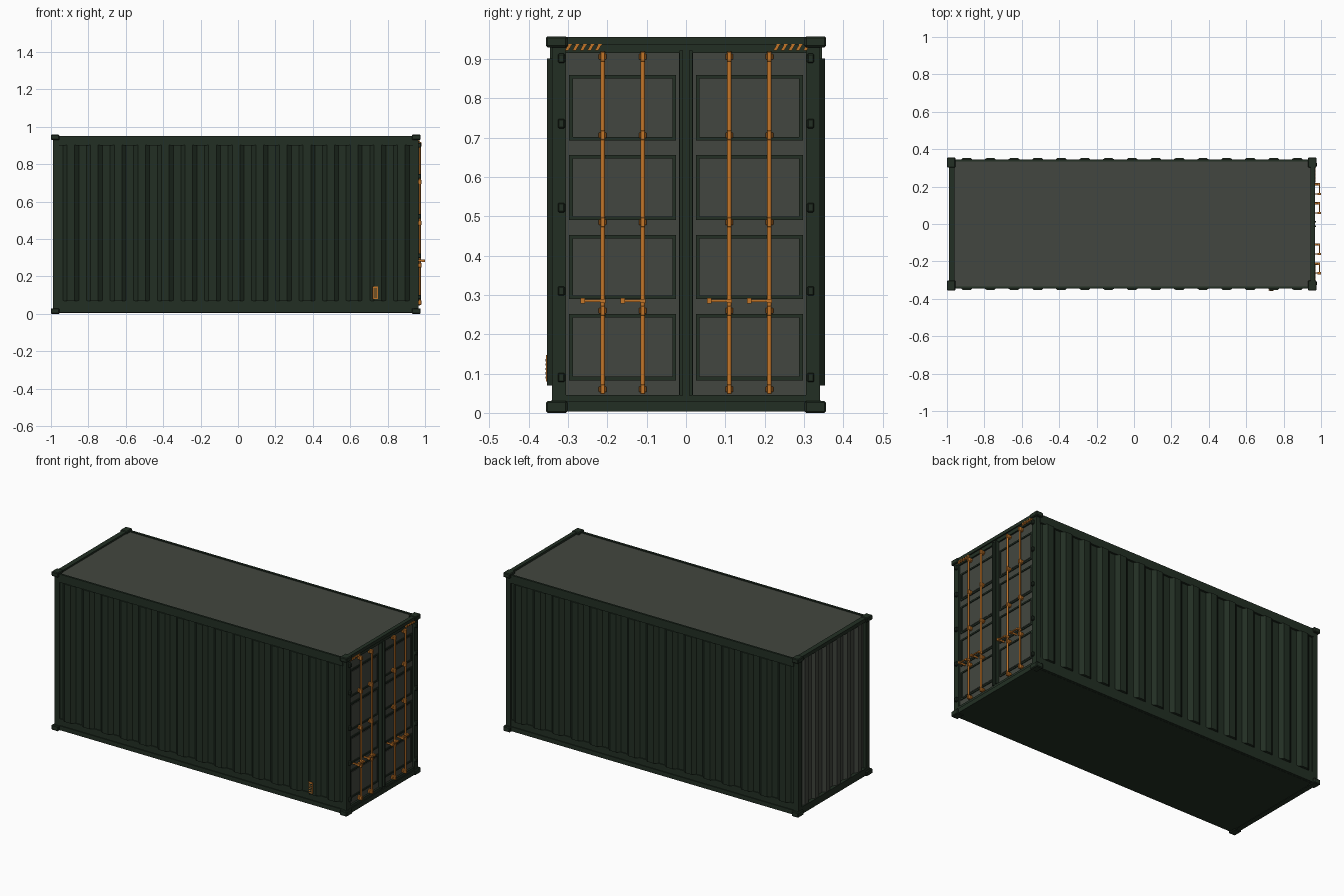
import bpy, bmesh, math
from mathutils import Matrix, Vector

if "Cube" in bpy.data.objects:
    bpy.data.objects.remove(bpy.data.objects["Cube"])


def material(name, rgb):
    m = bpy.data.materials.new(name)
    m.use_nodes = True
    m.diffuse_color = (*rgb, 1)
    m.node_tree.nodes["Principled BSDF"].inputs["Base Color"].default_value = (*rgb, 1)
    m.node_tree.nodes["Principled BSDF"].inputs["Roughness"].default_value = 0.7
    return m


GREEN = material("dark green paint", (0.016, 0.028, 0.017))
GREY = material("grey green panel", (0.055, 0.062, 0.050))
ORANGE = material("orange hardware", (0.55, 0.18, 0.022))


def finish(name, bm, mat, bevel=0):
    bmesh.ops.recalc_face_normals(bm, faces=bm.faces)
    mesh = bpy.data.meshes.new(name)
    bm.to_mesh(mesh)
    bm.free()
    mesh.materials.append(mat)
    ob = bpy.data.objects.new(name, mesh)
    bpy.context.collection.objects.link(ob)
    if bevel:
        mod = ob.modifiers.new("bevel", "BEVEL")
        mod.width = bevel
        mod.segments = 1
    return ob


def boxes(name, spans, mat, bevel=0):
    """Join boxes given as (x0, x1, y0, y1, z0, z1)."""
    bm = bmesh.new()
    for x0, x1, y0, y1, z0, z1 in spans:
        mid = Vector((x0 + x1, y0 + y1, z0 + z1)) / 2
        size = Matrix.Diagonal((x1 - x0, y1 - y0, z1 - z0, 1))
        bmesh.ops.create_cube(bm, size=1, matrix=Matrix.Translation(mid) @ size)
    return finish(name, bm, mat, bevel)


def prism(name, outlines, direction, mat):
    """Extrude each planar outline along a direction."""
    bm = bmesh.new()
    for points in outlines:
        face = bm.faces.new([bm.verts.new(p) for p in points])
        out = bmesh.ops.extrude_face_region(bm, geom=[face])
        verts = [v for v in out["geom"] if isinstance(v, bmesh.types.BMVert)]
        bmesh.ops.translate(bm, verts=verts, vec=direction)
    return finish(name, bm, mat)


def corrugation(start, end, count, outer, inner, back):
    """Closed trapezoid wave as (along, depth) pairs."""
    pitch = (end - start) / count
    pts = [(start, back), (start, inner)]
    for i in range(count):
        a = start + i * pitch
        pts += [(a + pitch * f, d) for f, d in
                ((0.16, inner), (0.34, outer), (0.66, outer), (0.84, inner))]
    return pts + [(end, inner), (end, back)]


def mirror_y(spans):
    return spans + [(a, b, -d, -c, e, f) for a, b, c, d, e, f in spans]


X0, X1 = -0.99, 0.966      # frame ends
Z_TOP = 0.95

# Corner fittings and frame
fittings = []
for xa, xb in ((-1, -0.955), (0.93, 0.976)):
    for za, zb in ((0, 0.03), (0.93, 0.958)):
        fittings.append((xa, xb, 0.302, 0.356, za, zb))
boxes("corner_fittings", mirror_y(fittings), GREEN, 0.004)
boxes("corner_posts", mirror_y([(X0, -0.957, 0.305, 0.341, 0.02, 0.94),
                                (0.935, X1, 0.305, 0.341, 0.02, 0.94)]), GREEN)
boxes("bottom_side_rails", mirror_y([(-0.96, 0.94, 0.31, 0.344, 0.006, 0.032),
                                     (-0.96, 0.94, 0.31, 0.339, 0.032, 0.072)]), GREEN)
boxes("top_side_rails", mirror_y([(-0.96, 0.94, 0.334, 0.346, 0.9, Z_TOP)]), GREEN)
boxes("end_rails", [(X0, -0.96, -0.31, 0.31, 0.932, Z_TOP + 0.004),
                    (X0, -0.96, -0.31, 0.31, 0.003, 0.045),
                    (0.945, X1 + 0.003, -0.31, 0.31, 0.936, Z_TOP + 0.006),
                    (0.945, X1 - 0.004, -0.31, 0.31, 0.915, 0.937),
                    (0.945, X1 + 0.003, -0.31, 0.31, 0.003, 0.03),
                    (0.945, X1 - 0.002, -0.31, 0.31, 0.03, 0.046)], GREEN)
boxes("floor", [(-0.97, 0.95, -0.33, 0.33, 0.005, 0.03)], GREEN)
boxes("roof_panel", [(-0.965, 0.95, -0.335, 0.335, 0.925, 0.944)], GREY)

# Corrugated walls
for side, name in ((-1, "right_wall"), (1, "left_wall")):
    wave = corrugation(-0.957, 0.937, 15, 0.353, 0.334, 0.318)
    prism(name, [[(a, side * d, 0.07) for a, d in wave]], (0, 0, 0.832), GREEN)
wave = corrugation(-0.305, 0.305, 6, -0.986, -0.969, -0.955)
prism("end_wall", [[(d, a, 0.04) for a, d in wave]], (0, 0, 0.894), GREY)

# Doors with raised panel frames
DOOR = 0.953
boxes("doors", mirror_y([(0.93, DOOR, 0.004, 0.306, 0.044, 0.922)]), GREY)
rims, insets = [], []
for za, zb in ((0.083, 0.252), (0.29, 0.453), (0.491, 0.656), (0.693, 0.859)):
    ya, yb, w = 0.025, 0.297, 0.009
    x = DOOR + 0.005
    rims += [(DOOR, x, ya, yb, za, za + w), (DOOR, x, ya, yb, zb - w, zb),
             (DOOR, x, ya, ya + w, za + w, zb - w), (DOOR, x, yb - w, yb, za + w, zb - w)]
    insets.append((DOOR, DOOR + 0.002, ya + 0.016, yb - 0.016, za + 0.016, zb - 0.016))
boxes("door_panel_frames", mirror_y(rims), GREEN)
boxes("door_panel_insets", mirror_y(insets), GREY)
boxes("door_seals", [(DOOR, 0.962, -0.018, 0.018, 0.044, 0.922)]
      + mirror_y([(DOOR, 0.974, 0.008, 0.017, 0.044, 0.922)]), GREEN)
boxes("door_hinges", mirror_y([(0.95, 0.979, 0.308, 0.326, z - 0.012, z + 0.012)
                               for z in (0.09, 0.31, 0.522, 0.736, 0.902)]), GREEN, 0.003)

# Locking rods, brackets and handles
RODS = (-0.212, -0.11, 0.11, 0.212)
bm = bmesh.new()
for y in RODS:
    bmesh.ops.create_cone(bm, cap_ends=True, segments=12, radius1=0.0055, radius2=0.0055,
                          depth=0.87, matrix=Matrix.Translation((0.972, y, 0.484)))
rods = finish("locking_rods", bm, ORANGE)
for p in rods.data.polygons:
    p.use_smooth = abs(p.normal.z) < 0.5

brackets, handles = [], []
for y in RODS:
    for z in (0.06, 0.26, 0.485, 0.706, 0.906):
        brackets += [(DOOR, 0.98, y - 0.006, y + 0.006, z - 0.012, z + 0.012),
                     (DOOR, 0.966, y - 0.01, y + 0.01, z - 0.007, z + 0.007)]
    handles += [(0.966, 0.994, y - 0.006, y + 0.007, 0.28, 0.29),
                (0.988, 0.995, y - 0.052, y + 0.007, 0.282, 0.288),
                (0.981, 1.0, y - 0.057, y - 0.045, 0.278, 0.292),
                (DOOR, 0.984, y - 0.053, y - 0.048, 0.28, 0.29)]
boxes("rod_brackets", brackets, ORANGE, 0.0015)
boxes("rod_handles", handles, ORANGE)

# Warning stripes on the header
stripes = []
for y0 in (-0.308, 0.222):
    for i in range(5):
        y = y0 + i * 0.019
        stripes.append([(0.962, y + dy, z) for dy, z in
                        ((0, 0.922), (0.009, 0.922), (0.018, 0.938), (0.009, 0.938))])
prism("warning_stripes", stripes, (0.008, 0, 0), ORANGE)

# Data plate on the right wall
boxes("data_plate", [(0.72, 0.749, -0.356, -0.351, 0.08, 0.147)], ORANGE)
boxes("data_plate_bars", [(0.725, 0.744, -0.3575, -0.355, 0.087 + i * 0.011, 0.0925 + i * 0.011)
                          for i in range(5)], GREEN)
